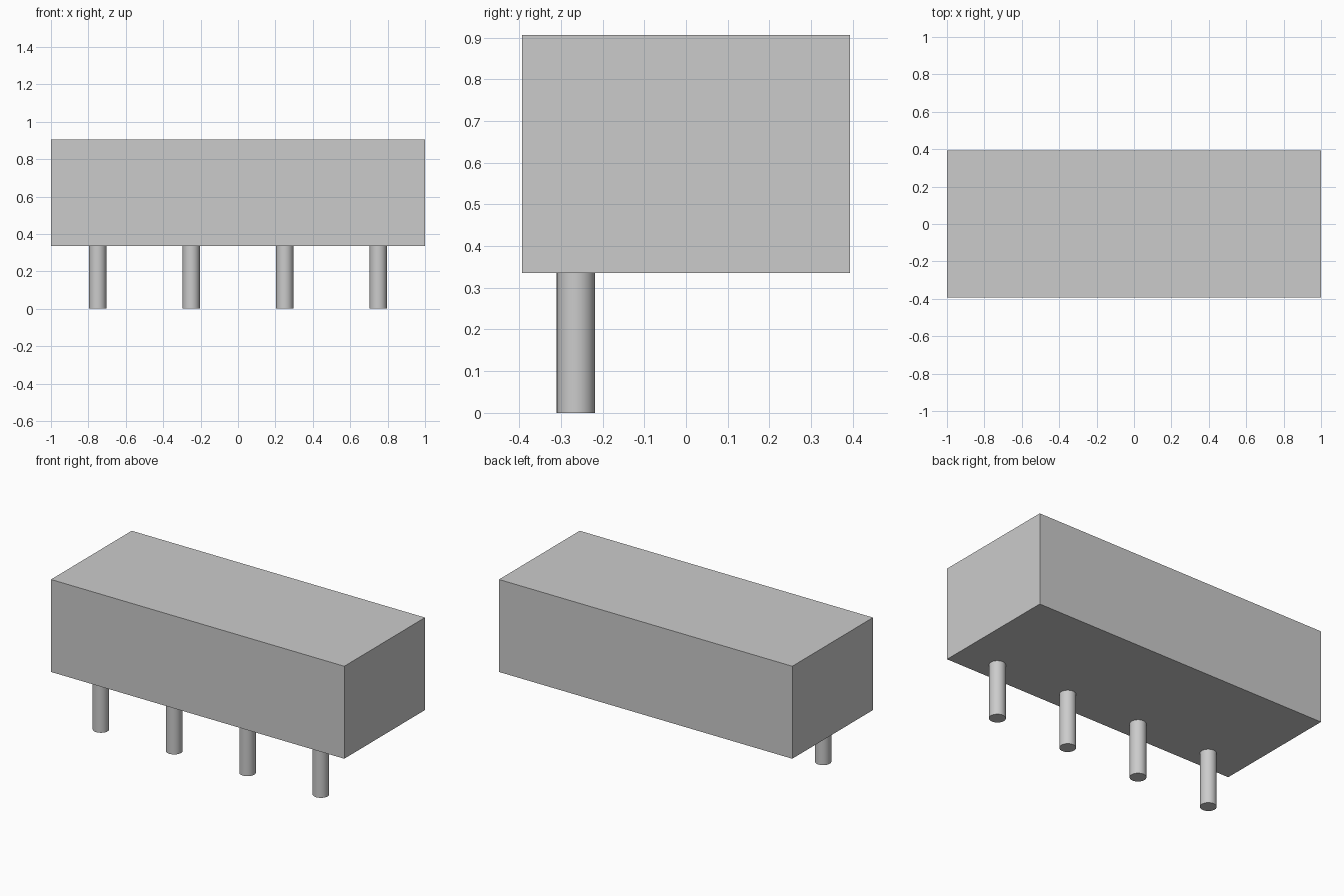
import bpy
import math

cube = bpy.data.objects.get("Cube")
if cube:
    bpy.data.objects.remove(cube, do_unlink=True)

GREY = (0.6, 0.6, 0.6, 1.0)
BODY_BOTTOM, BODY_TOP = 0.336, 0.906
BODY_WIDTH, BODY_DEPTH = 2.0, 0.786
PIN_RADIUS, PIN_Y, PIN_PITCH = 0.046, -0.264, 0.5

grey = bpy.data.materials.new("light_grey")
grey.use_nodes = True
grey.diffuse_color = GREY
grey.node_tree.nodes["Principled BSDF"].inputs["Base Color"].default_value = GREY


def finish(name):
    obj = bpy.context.object
    obj.name = name
    obj.data.materials.append(grey)
    return obj


# Rectangular housing
bpy.ops.mesh.primitive_cube_add(size=1, location=(0, 0, (BODY_BOTTOM + BODY_TOP) / 2))
housing = finish("housing")
housing.scale = (BODY_WIDTH, BODY_DEPTH, BODY_TOP - BODY_BOTTOM)
bpy.ops.object.transform_apply(location=False, rotation=False, scale=True)

# Row of round pins under the front edge
for i in range(4):
    bpy.ops.mesh.primitive_cylinder_add(
        vertices=32, radius=PIN_RADIUS, depth=BODY_BOTTOM,
        location=((i - 1.5) * PIN_PITCH, PIN_Y, BODY_BOTTOM / 2))
    finish(f"pin_{i + 1}")
    bpy.ops.object.shade_smooth_by_angle(angle=math.radians(30))
